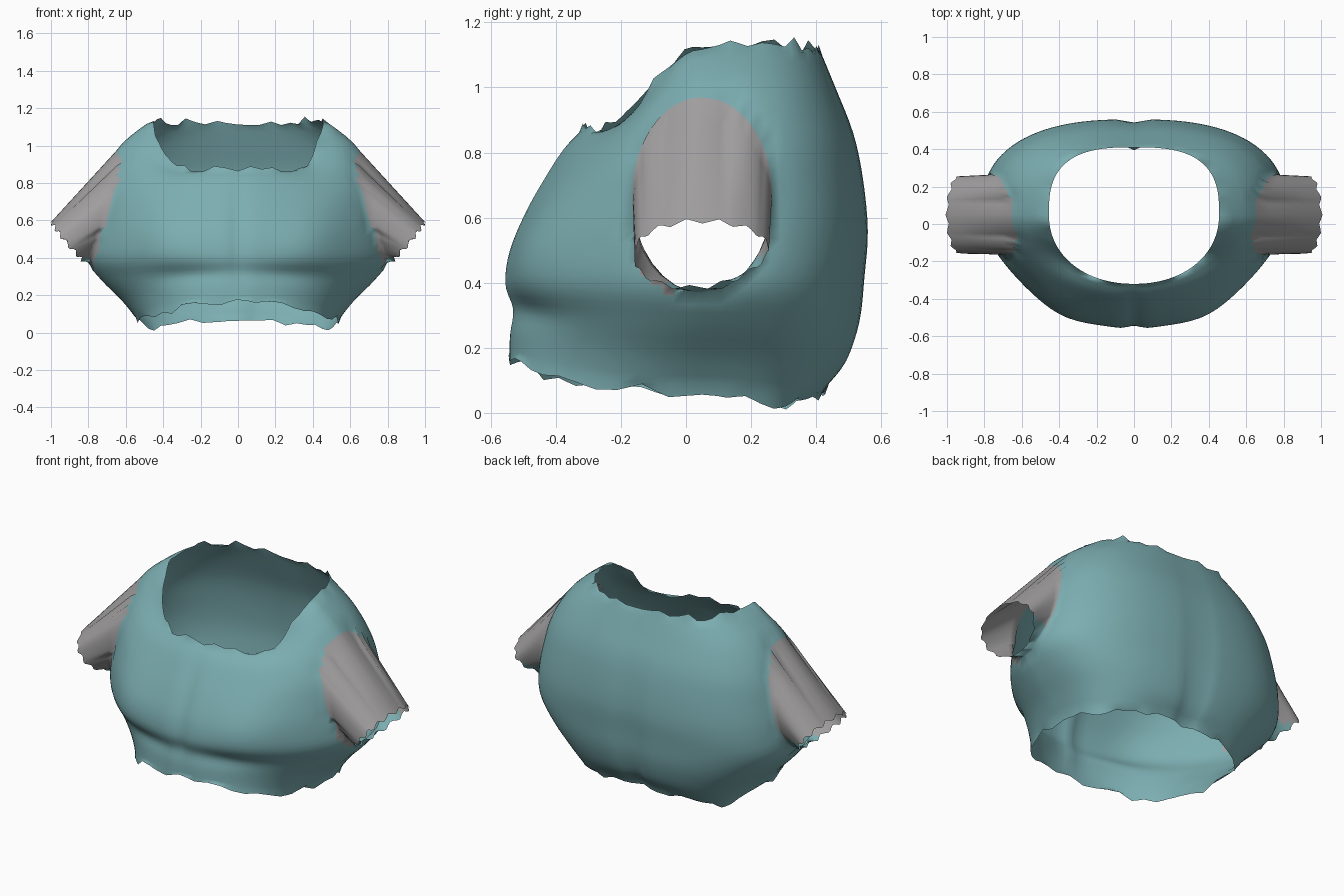
import bpy, bmesh, math, random
from mathutils import Vector

random.seed(4)
if "Cube" in bpy.data.objects:
    bpy.data.objects.remove(bpy.data.objects["Cube"])


def material(name, rgb):
    m = bpy.data.materials.new(name)
    m.use_nodes = True
    m.diffuse_color = (*rgb, 1)
    m.node_tree.nodes["Principled BSDF"].inputs["Base Color"].default_value = (*rgb, 1)
    return m


teal = material("teal_cloth", (0.20, 0.42, 0.44))
grey = material("grey_sleeve", (0.36, 0.35, 0.35))

# Outlines from hem to neck: (distance from the axis, height)
SIDE = [(.54, .07), (.62, .17), (.73, .28), (.81, .39), (.81, .53),
        (.78, .68), (.73, .84), (.62, 1.01), (.455, 1.14)]
FRONT = [(.545, .16), (.545, .24), (.54, .32), (.56, .40), (.545, .50),
         (.50, .61), (.445, .71), (.38, .81), (.32, .87)]
BACK = [(.43, .08), (.495, .16), (.535, .28), (.55, .42), (.56, .56),
        (.545, .72), (.515, .86), (.46, 1.0), (.41, 1.12)]
COLUMNS, ROWS, MID_Y = 96, 32, .05


def sample(points, t):
    """Catmull-Rom point along an outline."""
    f = t * (len(points) - 1)
    i = min(int(f), len(points) - 2)
    u = f - i
    a, b, c, d = (Vector(points[min(max(k, 0), len(points) - 1)])
                  for k in range(i - 1, i + 3))
    return b + (c - a) * u / 2 + (a * 2 - b * 5 + c * 4 - d) * u * u / 2 \
        + (b * 3 - a - c * 3 + d) * u ** 3 / 2


def bump(value, centre, width):
    return math.exp(-((value - centre) / width) ** 2)


def torso_point(angle, t):
    c, s = math.cos(angle), math.sin(angle)
    front = s < 0
    side, end = sample(SIDE, t), sample(FRONT if front else BACK, t)
    power = 1.62 + .5 * t ** 4 + .7 * (1 - t) ** 6 if front else 2.55 + .3 * t ** 4
    cx, sy = abs(c) ** (2 / power), abs(s) ** (2 / power)
    x = math.copysign(side.x * cx, c)
    # The neckline stays low across the chest, then climbs steeply
    z = end.y + (side.y - end.y) * cx ** (2 + 7 * t ** 5 if front else 2)
    if front:
        # Cleft, a swell on each side and a soft fold beneath
        depth = (end.x + MID_Y - .02 * bump(x, 0, .04) * math.sin(math.pi * t)) * sy
        depth += .045 * bump(abs(x), .4, .2) * bump(t, .47, .22) * min(1, 2 * sy)
        depth -= .014 * bump(t, .24, .06) * bump(abs(x), .3, .2)
        return Vector((x, MID_Y - depth, z))
    # Groove along the spine and a hem that dips beside it
    depth = (end.x - MID_Y - .035 * (1 - t) * bump(x, 0, .05)) * sy
    z -= .05 * 4 * (c * s) ** 2 * (1 - t) ** 6
    return Vector((x, MID_Y + depth, z))


# Ragged edge: teeth on every other column, joined by straight cuts
def ragged():
    teeth = [random.uniform(-.025, .022) for _ in range(COLUMNS // 2)]
    return [teeth[k // 2] if k % 2 == 0 else
            (teeth[k // 2] + teeth[(k // 2 + 1) % len(teeth)]) / 2
            for k in range(COLUMNS)]


# Torso shell, open at neck and hem
bm = bmesh.new()
edges = {0: ragged(), ROWS: ragged()}
grid = []
for r in range(ROWS + 1):
    row = []
    for k in range(COLUMNS):
        p = torso_point(2 * math.pi * k / COLUMNS, r / ROWS)
        if r in edges:
            p.z += edges[r][k]
        row.append(bm.verts.new(p))
    grid.append(row)
for r in range(ROWS):
    for k in range(COLUMNS):
        n = (k + 1) % COLUMNS
        bm.faces.new((grid[r][k], grid[r][n], grid[r + 1][n], grid[r + 1][k]))

# Arm openings, with a grey edge at their lower front
HOLE_Z, HOLE_W, HOLE_H = .67, .215, .30


def hole_reach(p):
    """Below 1 inside the opening, 1 on its edge."""
    return math.hypot((p.y - MID_Y) / HOLE_W, (p.z - HOLE_Z) / HOLE_H)


for f in bm.faces:
    p = f.calc_center_median()
    if abs(p.x) > .5 and p.y < -.03 and p.z < .5 and hole_reach(p) < 1.17:
        f.material_index = 1
holes = [f for f in bm.faces if abs(f.calc_center_median().x) > .5
         and hole_reach(f.calc_center_median()) < 1]
bmesh.ops.delete(bm, geom=holes, context='FACES')
rim = [e for e in bm.edges if e.is_boundary and all(abs(v.co.x) > .57 for v in e.verts)]

# Short sloping sleeves, drawn out from the openings to a drooping cuff
STEPS = 5
strands = {}
for v in {v for e in rim for v in e.verts}:
    a = math.atan2((v.co.z - HOLE_Z) / HOLE_H, (v.co.y - MID_Y) / HOLE_W)
    c, s = math.cos(a), math.sin(a)
    # Trim the opening to a clean oval
    v.co.y, v.co.z = MID_Y + HOLE_W * c, HOLE_Z + HOLE_H * s
    under = max(0, -s)
    jag = .008 * math.sin(13 * a)
    cuff = Vector((math.copysign(.935 + .065 * s - .04 * under + jag, v.co.x),
                   MID_Y + .205 * c - .04 * under, .5 + .09 * s - .025 * under - jag))
    start = v.co.copy()
    strands[v] = [v] + [bm.verts.new(start.lerp(cuff, i / STEPS))
                        for i in range(1, STEPS + 1)]
for e in rim:
    a, b = (strands[v] for v in e.verts)
    for i in range(STEPS):
        f = bm.faces.new((a[i], b[i], b[i + 1], a[i + 1]))
        p = f.calc_center_median()
        f.material_index = 0 if p.z < (.40 if p.y < MID_Y else .48) else 1

bmesh.ops.recalc_face_normals(bm, faces=bm.faces)
for f in bm.faces:
    f.smooth = True
mesh = bpy.data.meshes.new("torso_garment")
bm.to_mesh(mesh)
bm.free()
mesh.materials.append(teal)
mesh.materials.append(grey)
garment = bpy.data.objects.new("torso_garment", mesh)
bpy.context.collection.objects.link(garment)
